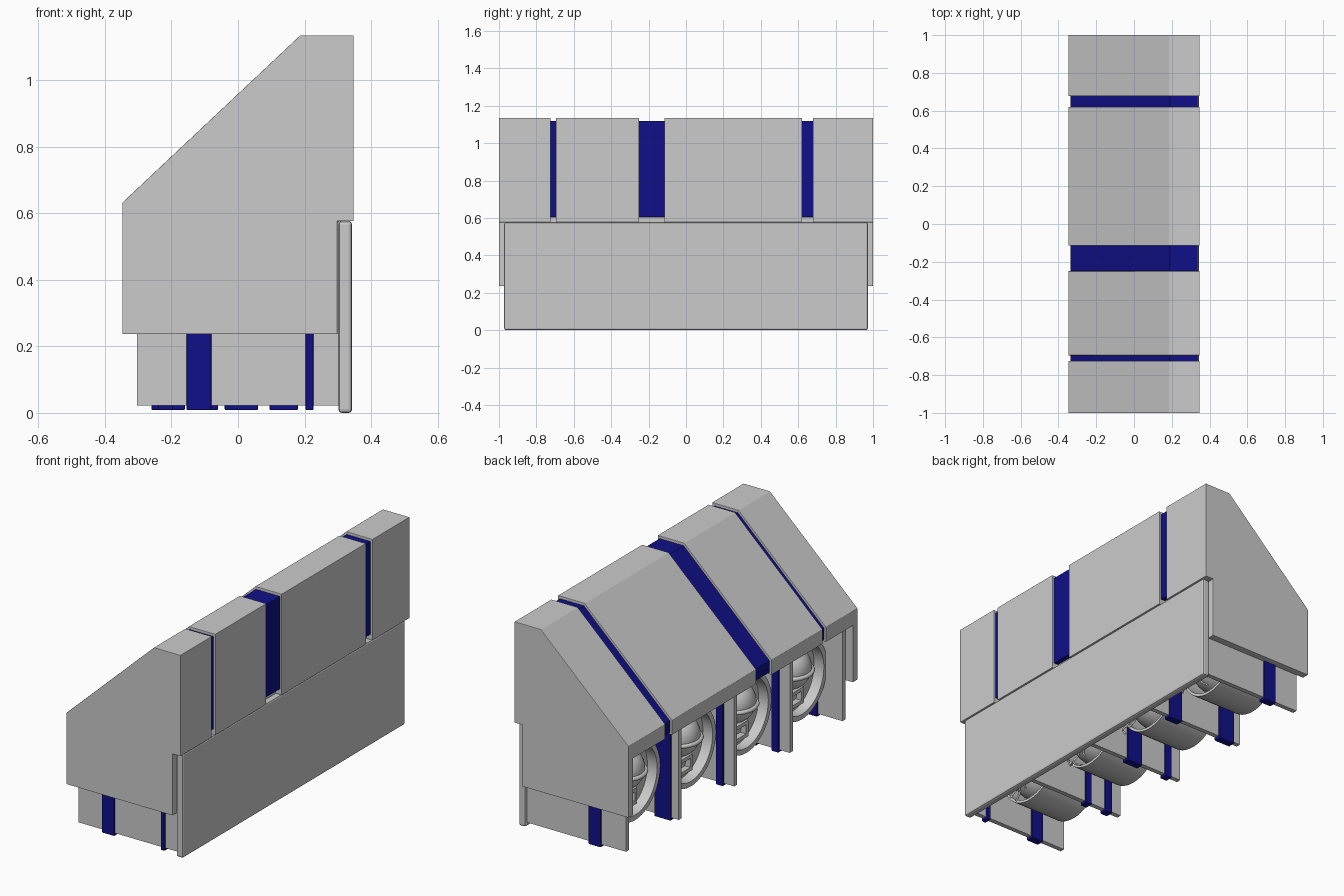
import bpy, bmesh, math, random
from mathutils import Matrix, Vector

if "Cube" in bpy.data.objects:
    bpy.data.objects.remove(bpy.data.objects["Cube"])

random.seed(4)
blue = bpy.data.materials.new("blue_paint")
blue.diffuse_color = (0.005, 0.005, 0.25, 1)
blue.use_nodes = True
blue.node_tree.nodes["Principled BSDF"].inputs["Base Color"].default_value = blue.diffuse_color


def finish(bm, name, mat=None, bevel=0, smooth=False):
    bmesh.ops.recalc_face_normals(bm, faces=bm.faces)
    me = bpy.data.meshes.new(name)
    bm.to_mesh(me)
    bm.free()
    ob = bpy.data.objects.new(name, me)
    bpy.context.collection.objects.link(ob)
    if mat:
        me.materials.append(mat)
    if bevel:
        m = ob.modifiers.new("bevel", 'BEVEL')
        m.width, m.segments = bevel, 2
    if smooth:
        bpy.ops.object.select_all(action='DESELECT')
        ob.select_set(True)
        bpy.context.view_layer.objects.active = ob
        bpy.ops.object.shade_smooth_by_angle(angle=math.radians(35))
    return ob


def box(name, x0, x1, y0, y1, z0, z1, mat=None, bevel=0):
    bm = bmesh.new()
    bmesh.ops.create_cube(bm, size=1)
    for v in bm.verts:
        v.co = Vector(((x0 + x1) / 2 + v.co.x * (x1 - x0),
                       (y0 + y1) / 2 + v.co.y * (y1 - y0),
                       (z0 + z1) / 2 + v.co.z * (z1 - z0)))
    return finish(bm, name, mat, bevel)


def extrude_y(name, profile, y0, y1, mat=None, bevel=0):
    bm = bmesh.new()
    f = bm.faces.new([bm.verts.new((x, y0, z)) for x, z in profile])
    ext = bmesh.ops.extrude_face_region(bm, geom=[f])["geom"]
    bmesh.ops.translate(bm, vec=(0, y1 - y0, 0),
                        verts=[v for v in ext if isinstance(v, bmesh.types.BMVert)])
    return finish(bm, name, mat, bevel)


def lathe_x(name, profile, cy, cz, closed=True, steps=48):
    """Revolve (x, radius) points about an axis along x."""
    bm = bmesh.new()
    vs = [bm.verts.new((x, cy, cz + r)) for x, r in profile]
    es = [bm.edges.new((a, b)) for a, b in zip(vs, vs[1:])]
    if closed:
        es.append(bm.edges.new((vs[-1], vs[0])))
    bmesh.ops.spin(bm, geom=vs + es, cent=(0, cy, cz), axis=(1, 0, 0),
                   angle=2 * math.pi, steps=steps)
    bmesh.ops.remove_doubles(bm, verts=bm.verts, dist=1e-4)
    return finish(bm, name, smooth=True)


def ball(name, x, y, z, r):
    bm = bmesh.new()
    bmesh.ops.create_uvsphere(bm, u_segments=32, v_segments=20, radius=r,
                              matrix=Matrix.Translation((x, y, z)))
    return finish(bm, name, smooth=True)


def wire(name, pts, r):
    cu = bpy.data.curves.new(name, 'CURVE')
    cu.dimensions = '3D'
    cu.bevel_depth, cu.bevel_resolution, cu.resolution_u = r, 2, 6
    sp = cu.splines.new('BEZIER')
    sp.bezier_points.add(len(pts) - 1)
    for p, co in zip(sp.bezier_points, pts):
        p.co = co
        p.handle_left_type = p.handle_right_type = 'AUTO'
    ob = bpy.data.objects.new(name, cu)
    bpy.context.collection.objects.link(ob)


# Hood: sloped shell in four sections, with recessed blue bands between them
shell = [(-.348, .55), (-.348, .632), (.187, 1.135), (.348, 1.135), (.348, .577),
         (.299, .577), (.299, 1.085), (.207, 1.085), (-.298, .61), (-.298, .55)]
inset = [(-.335, .56), (-.335, .625), (.19, 1.12), (.336, 1.12), (.336, .608),
         (.307, .608), (.307, 1.08), (.21, 1.08), (-.31, .61), (-.31, .56)]
for i, (a, b) in enumerate([(-1, -.725), (-.695, -.25), (-.115, .62), (.678, 1)]):
    extrude_y(f"hood_section_{i}", shell, a, b, bevel=.002)
for i, (a, b) in enumerate([(-.725, -.695), (-.25, -.115), (.62, .678)]):
    extrude_y(f"hood_blue_band_{i}", inset, a - .01, b + .01, blue)
box("hood_ceiling", -.31, .31, -.97, .97, .575, .606)

# Hood end plates
end = [(-.348, .237), (-.348, .632), (.187, 1.135), (.348, 1.135), (.348, .577),
       (.299, .577), (.299, .237)]
for s, n in ((-1, "front"), (1, "rear")):
    extrude_y(f"hood_end_{n}", end, min(s, s * .96), max(s, s * .96), bevel=.002)

# Tall back plate with rounded edges
box("back_plate", .302, .343, -.972, .972, 0, .577, bevel=.01)

# Bay dividers, each wrapped by blue straps
straps = {-.945: [(-.155, -.08), (.203, .227)],
          -.485: [(-.24, -.195), (-.1, -.06)],
          0: [(-.24, -.197), (-.04, .06)],
          .485: [(-.26, -.16), (.095, .18)],
          .945: [(-.155, -.08)]}
for i, (y, bands) in enumerate(straps.items()):
    box(f"divider_{i}", -.304, .303, y - .013, y + .013, .022, .6)
    for j, (a, b) in enumerate(bands):
        box(f"divider_strap_{i}_{j}", a, b, y - .022, y + .022, .008, .6, blue, .004)

# Four round pods, one per bay
CZ = .3
for i, y in enumerate((-.728, -.243, .243, .728)):
    lathe_x(f"pod_barrel_{i}", [(-.2, .218), (.1, .218), (.1, .203),
                                (-.10, .203), (-.10, .19), (-.2, .19)], y, CZ)
    lathe_x(f"pod_face_{i}", [(-.165, 0), (-.16, .1), (-.14, .195), (-.11, .195),
                              (-.11, 0)], y, CZ, closed=False)
    # Dome in the face and the round body behind it
    ball(f"pod_dome_{i}", -.12, y, CZ + .05, .115)
    ball(f"pod_body_{i}", .0, y, CZ, .18)
    # Curved band across the dome
    lathe = [(-.12 + .118 * math.cos(t), y + .118 * math.sin(t), CZ + .035)
             for t in [math.pi * (.5 + k / 8) for k in range(9)]]
    wire(f"pod_dome_band_{i}", lathe, .012)
    # Small framed hatch low on the face
    hy, hz = y + .03, CZ - .095
    for s in (-1, 1):
        box(f"hatch_side_{i}_{s}", -.19, -.13, hy + s * .05 - .01, hy + s * .05 + .01,
            hz - .035, hz + .035)
        box(f"hatch_rail_{i}_{s}", -.19, -.13, hy - .06, hy + .06,
            hz + s * .035 - .01, hz + s * .035 + .01)
    # Loose cables trailing behind the body
    for k in range(4):
        p = Vector((.15, y + random.uniform(-.08, .08), CZ - .07))
        pts = [p.copy()]
        for _ in range(4):
            p += Vector((random.uniform(-.02, .03), random.uniform(-.05, .05),
                         random.uniform(-.05, -.015)))
            pts.append(p.copy())
        wire(f"pod_cable_{i}_{k}", pts, .005)
